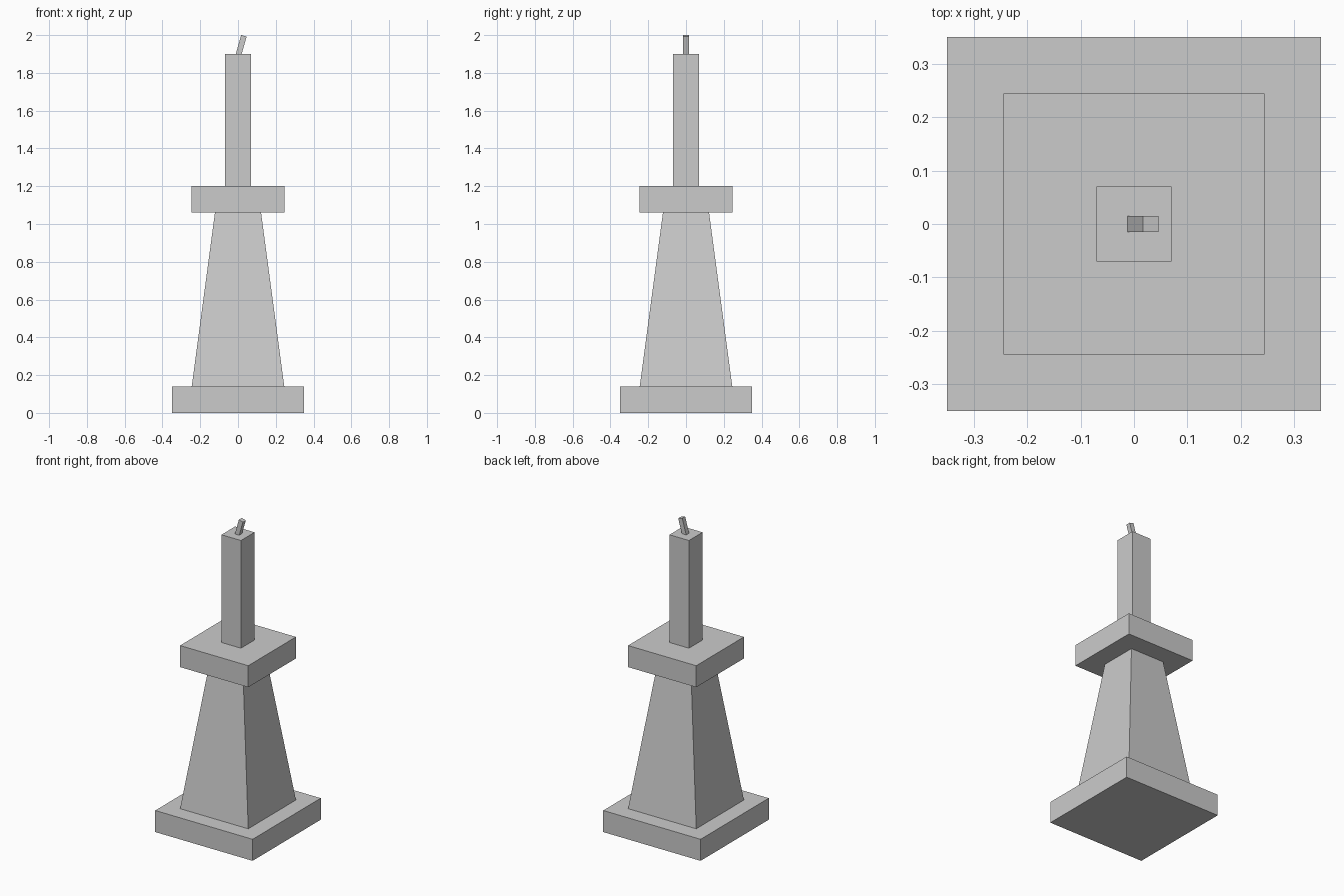
import bpy
import bmesh
import math
from mathutils import Matrix

cube = bpy.data.objects.get("Cube")
if cube:
    bpy.data.objects.remove(cube, do_unlink=True)

# Single flat grey
grey = bpy.data.materials.new("light_grey")
grey.use_nodes = True
colour = (0.6, 0.6, 0.6, 1.0)
grey.diffuse_color = colour
grey.node_tree.nodes["Principled BSDF"].inputs["Base Color"].default_value = colour


def block(name, z0, z1, half, top_half=None):
    """Square block from z0 to z1, optionally tapering to top_half."""
    bm = bmesh.new()
    bmesh.ops.create_cube(bm, size=2)
    for v in bm.verts:
        top = v.co.z > 0
        h = top_half if top and top_half else half
        v.co = (v.co.x * h, v.co.y * h, z1 if top else z0)
    mesh = bpy.data.meshes.new(name)
    bm.to_mesh(mesh)
    bm.free()
    mesh.materials.append(grey)
    obj = bpy.data.objects.new(name, mesh)
    bpy.context.collection.objects.link(obj)
    return obj


# Candlestick
block("base", 0, 0.14, 0.35)
block("tapered_stem", 0.14, 1.06, 0.245, 0.122)
block("drip_tray", 1.06, 1.2, 0.245)

# Candle with a leaning wick sunk into its top
block("candle", 1.2, 1.9, 0.07)
wick = block("wick", -0.07, 0.07, 0.015)
wick.matrix_world = Matrix.Translation((0.012, 0, 1.929)) @ Matrix.Rotation(math.radians(16), 4, "Y")
